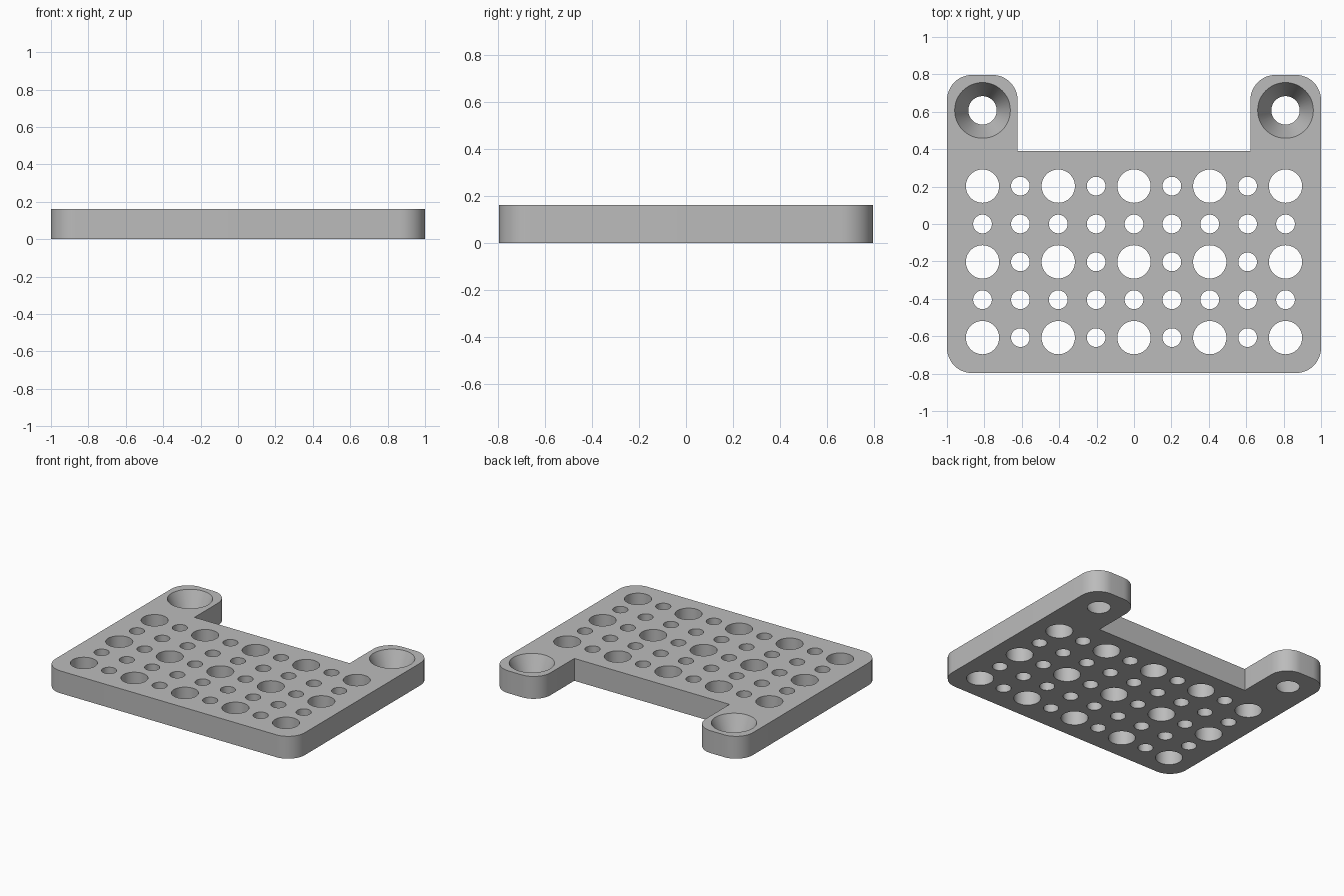
import bpy
import bmesh
from math import cos, sin, pi, radians

if "Cube" in bpy.data.objects:
    bpy.data.objects.remove(bpy.data.objects["Cube"], do_unlink=True)

W, D, H = 1.0, 0.797, 0.162      # half width, half depth, thickness
EAR_X, NOTCH_Y = 0.622, 0.39     # inner side of the ears, notch floor
R = 0.135                        # corner radius
PITCH = 0.2025                   # hole grid spacing


def material(name, rgb):
    m = bpy.data.materials.new(name)
    m.use_nodes = True
    m.diffuse_color = (*rgb, 1)
    m.node_tree.nodes["Principled BSDF"].inputs["Base Color"].default_value = (*rgb, 1)
    return m


def corner(cx, cy, start, steps=12):
    """Quarter arc, counter-clockwise from the start angle."""
    angles = [start + pi / 2 * i / steps for i in range(steps + 1)]
    return [(cx + R * cos(a), cy + R * sin(a)) for a in angles]


def mesh_object(name, bm):
    mesh = bpy.data.meshes.new(name)
    bm.to_mesh(mesh)
    bm.free()
    ob = bpy.data.objects.new(name, mesh)
    bpy.context.collection.objects.link(ob)
    return ob


# Plate outline: right half counter-clockwise, then its mirror image
half = corner(W - R, R - D, -pi / 2) + corner(W - R, D - R, 0)
half += corner(EAR_X + R, D - R, pi / 2) + [(EAR_X, NOTCH_Y)]
outline = half + [(-x, y) for x, y in reversed(half)]

bm = bmesh.new()
base = bm.faces.new([bm.verts.new((x, y, 0)) for x, y in outline])
top = bmesh.ops.extrude_face_region(bm, geom=[base])["geom"]
bmesh.ops.translate(bm, vec=(0, 0, H),
                    verts=[g for g in top if isinstance(g, bmesh.types.BMVert)])
bmesh.ops.recalc_face_normals(bm, faces=bm.faces[:])
plate = mesh_object("mounting_plate", bm)
plate.data.materials.append(material("grey", (0.5, 0.5, 0.5)))

# Cutters: large and small grid holes, countersunk ear holes
bm = bmesh.new()


def cutter(x, y, r_low, r_high):
    """Cone through the plate, overshooting both faces by half its thickness."""
    grow = (r_high - r_low) / 2
    ends = bmesh.ops.create_cone(bm, cap_ends=True, segments=48, depth=2 * H,
                                 radius1=r_low - grow, radius2=r_high + grow)
    bmesh.ops.translate(bm, verts=ends["verts"], vec=(x, y, H / 2))


for i in range(-4, 5):
    for j in range(-3, 2):
        r = 0.089 if i % 2 == 0 and j % 2 == 1 else 0.05
        cutter(i * PITCH, j * PITCH, r, r)
for side in (-1, 1):
    cutter(side * 4 * PITCH, 3 * PITCH, 0.076, 0.149)
holes = mesh_object("hole_cutters", bm)
holes.hide_render = True

# Cut the holes, then drop the cutters
mod = plate.modifiers.new("holes", "BOOLEAN")
mod.operation = "DIFFERENCE"
mod.solver = "EXACT"
mod.object = holes
bpy.context.view_layer.objects.active = plate
plate.select_set(True)
bpy.ops.object.modifier_apply(modifier=mod.name)
bpy.data.objects.remove(holes, do_unlink=True)
bpy.ops.object.shade_smooth_by_angle(angle=radians(30))
